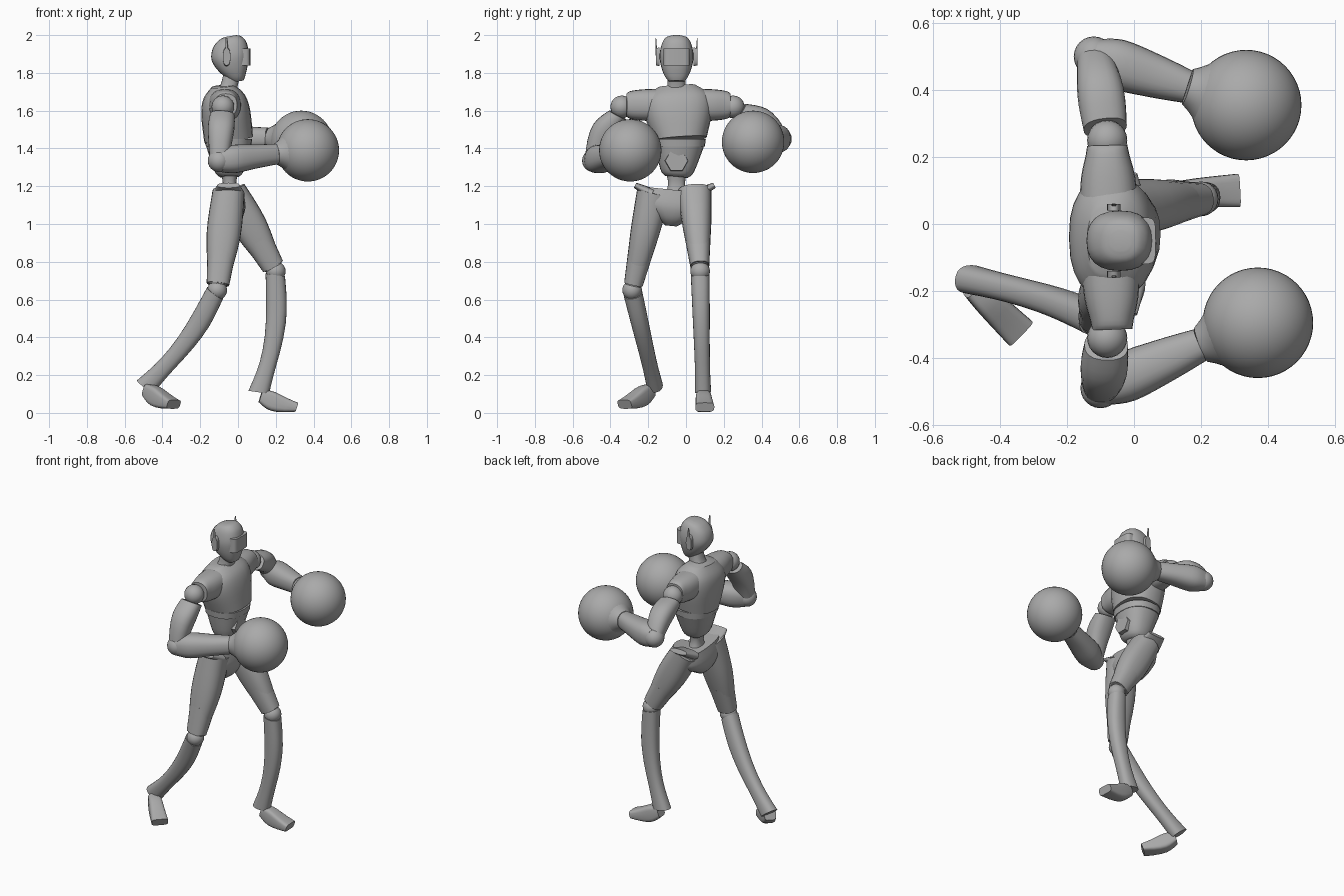
import bpy, bmesh, math
from mathutils import Vector, Matrix

if "Cube" in bpy.data.objects:
    bpy.data.objects.remove(bpy.data.objects["Cube"])

tone = (0.4, 0.4, 0.4, 1)
grey = bpy.data.materials.new("plain_grey")
grey.use_nodes = True
grey.diffuse_color = tone
grey.node_tree.nodes["Principled BSDF"].inputs["Base Color"].default_value = tone

X_AXIS, Y_AXIS, Z_AXIS = Matrix.Identity(3)


def finish(name, bm):
    """Turn a bmesh into a smooth-shaded grey object with sharp rims."""
    bmesh.ops.recalc_face_normals(bm, faces=bm.faces)
    mesh = bpy.data.meshes.new(name)
    bm.to_mesh(mesh)
    bm.free()
    mesh.materials.append(grey)
    part = bpy.data.objects.new(name, mesh)
    bpy.context.collection.objects.link(part)
    bpy.ops.object.select_all(action="DESELECT")
    part.select_set(True)
    bpy.context.view_layer.objects.active = part
    bpy.ops.object.shade_smooth_by_angle(angle=math.radians(40))


def refine(profile, steps):
    """Ease smoothly between the key sections of a profile."""
    keys = [Vector(key) for key in profile]
    padded = [keys[0]] + keys + [keys[-1]]
    result = []
    for before, here, there, after in zip(padded, padded[1:], padded[2:], padded[3:]):
        for step in range(steps):
            t = step / steps
            leave, arrive = (there - before) / 2, (after - here) / 2
            ease = t * t * (3 - 2 * t)
            result.append(here.lerp(there, ease) + leave * t * (1 - t) ** 2 - arrive * t * t * (1 - t))
    return result + [keys[-1]]


def loft(name, start, end, profile, side=Y_AXIS, power=2.4, bow=(0, 0, 0), sides=24, steps=4):
    """Skin rounded sections (fraction, depth, width) square to the line from start to end."""
    start, end, bow = Vector(start), Vector(end), Vector(bow)
    along = (end - start).normalized()
    across = (side - along * side.dot(along)).normalized()
    deep = across.cross(along)
    bm = bmesh.new()
    loops = []
    for fraction, depth, width in refine(profile, steps):
        centre = start.lerp(end, fraction) + bow * math.sin(math.pi * fraction)
        loop = []
        for k in range(sides):
            angle = math.tau * k / sides
            c, s = math.cos(angle), math.sin(angle)
            c, s = (math.copysign(abs(q) ** (2 / power), q) for q in (c, s))
            loop.append(bm.verts.new(centre + deep * depth * c + across * width * s))
        loops.append(loop)
    for low, high in zip(loops, loops[1:]):
        for k in range(sides):
            bm.faces.new((low[k - 1], low[k], high[k], high[k - 1]))
    bm.faces.new(loops[0])
    bm.faces.new(loops[-1])
    finish(name, bm)


def ball(name, centre, radius, segments=24):
    bm = bmesh.new()
    bmesh.ops.create_uvsphere(bm, u_segments=segments, v_segments=segments // 2,
                              radius=radius, matrix=Matrix.Translation(centre))
    finish(name, bm)


# Head, visor and neck
loft("head", (0, -.05, 1.755), (-.04, -.05, 1.995),
     [(0, .03, .04), (.1, .05, .06), (.3, .08, .08), (.55, .1, .09),
      (.8, .09, .08), (.95, .06, .06), (1, .03, .03)], bow=X_AXIS * -.02)
loft("visor", (.015, -.05, 1.84), (.015, -.05, 1.93), [(0, .05, .07), (1, .05, .07)], power=5)
loft("neck", (-.06, -.05, 1.68), (-.03, -.05, 1.8), [(0, .06, .07), (.4, .045, .05), (1, .045, .045)])

# Torso
loft("chest", (-.05, -.03, 1.45), (-.08, -.05, 1.73),
     [(0, .13, .14), (.5, .13, .18), (.8, .11, .17), (1, .06, .1)])
half_yoke = [(0, .06, .06), (.05, .075, .065), (.25, .085, .085)]
other_half = [(1 - t, depth, width) for t, depth, width in reversed(half_yoke)]
loft("shoulder_yoke", (-.065, -.315, 1.63), (-.08, .235, 1.63), half_yoke + other_half, side=X_AXIS)
loft("waist_band", (-.05, -.035, 1.41), (-.05, -.035, 1.45), [(0, .12, .135), (1, .125, .14)])
loft("belly", (-.045, -.05, 1.25), (-.05, -.035, 1.42), [(0, .05, .06), (.2, .08, .09), (1, .12, .13)])
loft("belly_plate", (.01, -.05, 1.335), (.055, -.05, 1.335), [(0, .065, .065), (1, .06, .06)],
     side=Z_AXIS, power=2, sides=6, steps=1)
loft("spine", (-.045, -.05, 1.13), (-.045, -.05, 1.29), [(0, .05, .07), (.5, .035, .045), (1, .05, .06)])
loft("pelvis", (-.05, -.08, .99), (-.05, -.06, 1.18),
     [(0, .03, .03), (.2, .07, .085), (.55, .09, .17), (1, .075, .175)])

# Joint positions of the walking, guarding pose
joints = {
    "right": dict(shoulder=(-.08, -.34, 1.62), elbow=(-.1, -.49, 1.335), wrist=(.2, -.36, 1.37),
                  glove=(.37, -.295, 1.39), hip=(-.05, -.17, 1.17), knee=(-.11, -.285, .65),
                  ankle=(-.49, -.165, .14), heel=(-.48, -.19, .12), toe=(-.34, -.325, .045)),
    "left": dict(shoulder=(-.08, .25, 1.62), elbow=(-.12, .5, 1.45), wrist=(.16, .41, 1.455),
                 glove=(.335, .355, 1.435), hip=(-.04, .045, 1.17), knee=(.2, .075, .75),
                 ankle=(.11, .09, .11), heel=(.12, .09, .09), toe=(.31, .1, .03)),
}

for prefix, pose in joints.items():
    outward = Y_AXIS if prefix == "left" else -Y_AXIS
    at = {joint: Vector(place) for joint, place in pose.items()}

    # Ear piece with its antenna
    ear = Vector((-.06, -.05, 1.885)) + outward * .09
    loft(prefix + "_ear", ear, ear + outward * .02, [(0, .05, .02), (1, .045, .02)], side=X_AXIS)
    loft(prefix + "_antenna", ear + outward * .015, ear + outward * .02 + Z_AXIS * .1,
         [(0, .01, .005), (1, .005, .002)], sides=8)

    # Hip flare above the thigh
    flare = Vector((-.05, -.06, 1.16))
    loft(prefix + "_hip_flare", flare + outward * .12, flare + outward * .21 + Z_AXIS * .045,
         [(0, .03, .085), (1, .015, .06)], side=X_AXIS)

    # Leg
    hip, knee, ankle = at["hip"], at["knee"], at["ankle"]
    loft(prefix + "_thigh", hip, knee, [(0, .085, .09), (.45, .09, .075), (.95, .05, .045)])
    loft(prefix + "_knee_cuff", hip.lerp(knee, .62), hip.lerp(knee, .94), [(0, .075, .066), (1, .06, .05)])
    ball(prefix + "_knee", knee, .052)
    loft(prefix + "_shin", knee.lerp(ankle, .03), ankle,
         [(0, .052, .05), (.3, .055, .046), (.75, .045, .04), (1, .055, .043)], bow=X_AXIS * .04)
    heel, toe = at["heel"], at["toe"]
    loft(prefix + "_foot", heel, toe, [(0, .035, .035), (.35, .05, .043), (1, .025, .05)],
         side=(toe - heel).cross(Z_AXIS), power=4, bow=Z_AXIS * -.01)

    # Arm
    shoulder, elbow, wrist = at["shoulder"], at["elbow"], at["wrist"]
    ball(prefix + "_shoulder", shoulder, .06)
    loft(prefix + "_upper_arm", shoulder.lerp(elbow, .15), elbow,
         [(0, .05, .065), (.4, .065, .07), (1, .05, .05)], side=X_AXIS, bow=(outward + Z_AXIS) * .02)
    ball(prefix + "_elbow", elbow, .06)
    loft(prefix + "_forearm", elbow, wrist, [(0, .06, .055), (.25, .075, .075), (.65, .063, .065), (1, .055, .05)])

    # Round glove with a flared cuff
    ball(prefix + "_glove", at["glove"], .165, segments=48)
    loft(prefix + "_glove_cuff", wrist, at["glove"], [(0, .055, .055), (.2, .08, .08), (.5, .135, .135)], power=2)
